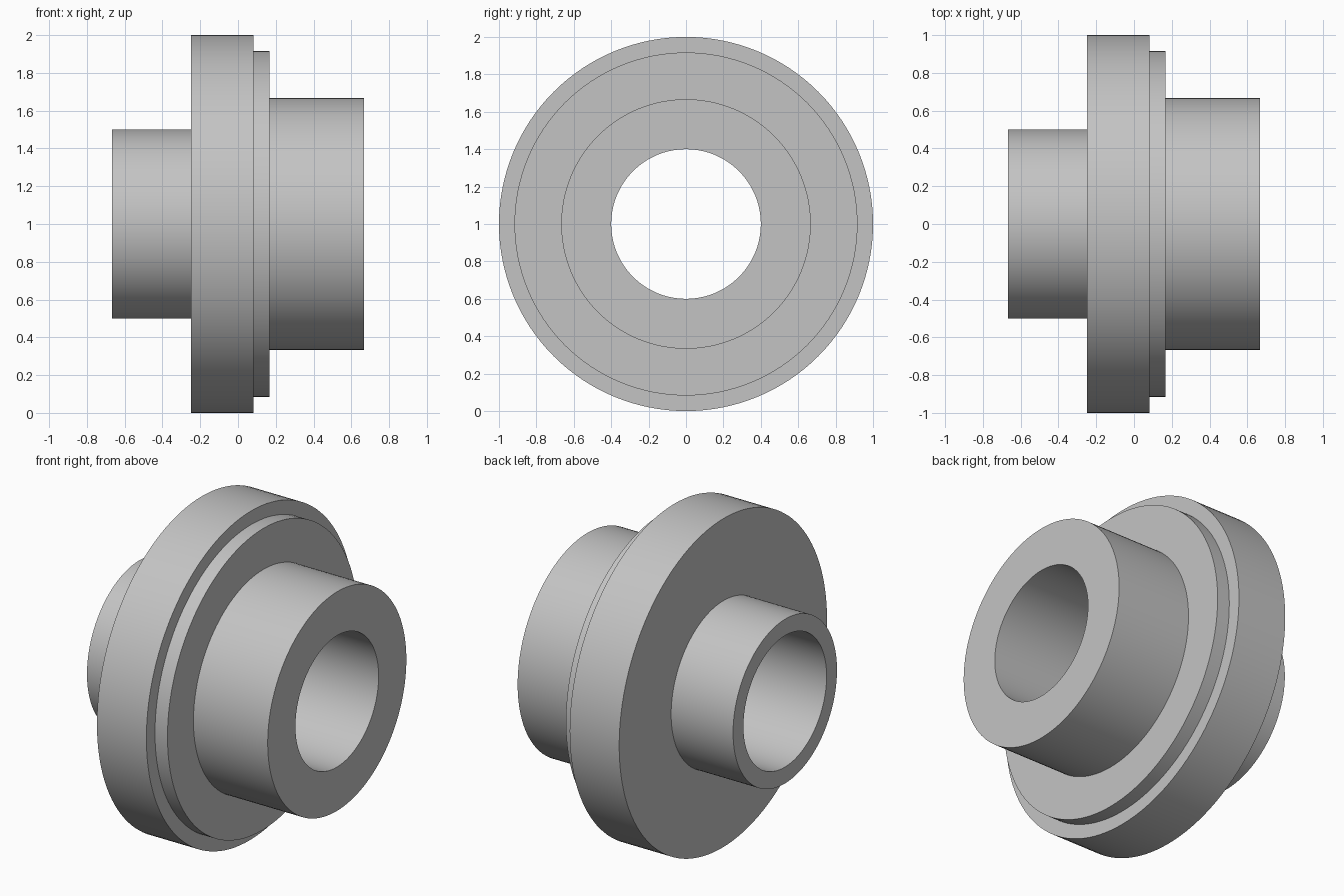
import bpy
import bmesh
import math

cube = bpy.data.objects.get("Cube")
if cube:
    bpy.data.objects.remove(cube, do_unlink=True)

SEGMENTS = 128
CENTRE_Z = 1.0
BORE = 0.4

# Plain grey metal
grey = bpy.data.materials.new("grey_metal")
grey.use_nodes = True
colour = (0.55, 0.55, 0.55, 1.0)
grey.diffuse_color = colour
grey.node_tree.nodes["Principled BSDF"].inputs["Base Color"].default_value = colour

# Steps along the x axis: start, end, outer radius
steps = [
    (-0.667, -0.25, 0.5),    # narrow hub
    (-0.25, 0.083, 1.0),     # flange
    (0.083, 0.167, 0.917),   # raised shoulder
    (0.167, 0.667, 0.667),   # wide hub
]

# Closed half section: bore ends plus the stepped outside
profile = [(steps[0][0], BORE)]
for start, end, radius in steps:
    profile += [(start, radius), (end, radius)]
profile.append((steps[-1][1], BORE))

# Revolve the section around the x axis
bm = bmesh.new()
rings = []
for i in range(SEGMENTS):
    a = 2 * math.pi * i / SEGMENTS
    rings.append([bm.verts.new((x, r * math.cos(a), CENTRE_Z + r * math.sin(a)))
                  for x, r in profile])
count = len(profile)
for i, ring in enumerate(rings):
    following = rings[(i + 1) % SEGMENTS]
    for j in range(count):
        k = (j + 1) % count
        bm.faces.new((ring[j], ring[k], following[k], following[j]))
bmesh.ops.recalc_face_normals(bm, faces=bm.faces)

mesh = bpy.data.meshes.new("flanged_bushing")
bm.to_mesh(mesh)
bm.free()
mesh.materials.append(grey)
bushing = bpy.data.objects.new("flanged_bushing", mesh)
bpy.context.collection.objects.link(bushing)

# Smooth round walls, crisp step edges
bpy.ops.object.select_all(action="DESELECT")
bushing.select_set(True)
bpy.context.view_layer.objects.active = bushing
bpy.ops.object.shade_smooth_by_angle(angle=math.radians(30))
